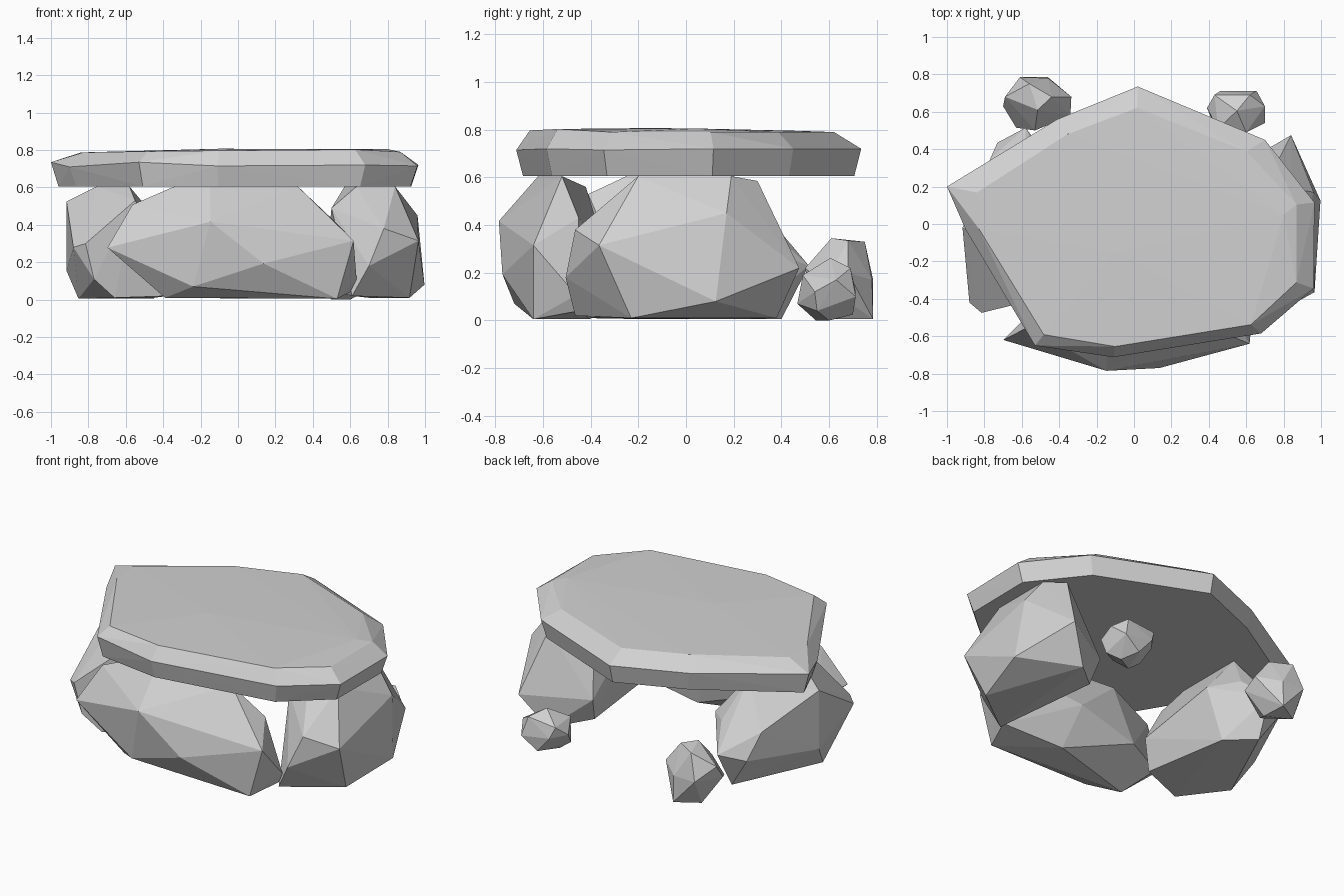
import bpy, bmesh

stone = bpy.data.materials.new("grey stone")
stone.diffuse_color = (0.64, 0.64, 0.64, 1)


def hull(name, points):
    """Faceted rock: the convex hull of a few corner points."""
    bm = bmesh.new()
    for p in points:
        bm.verts.new(p)
    res = bmesh.ops.convex_hull(bm, input=bm.verts)
    junk = {g for g in res["geom_interior"] + res["geom_unused"]
            if isinstance(g, bmesh.types.BMVert)}
    bmesh.ops.delete(bm, geom=list(junk), context='VERTS')
    bmesh.ops.recalc_face_normals(bm, faces=bm.faces)
    me = bpy.data.meshes.new(name)
    bm.to_mesh(me)
    bm.free()
    me.materials.append(stone)
    ob = bpy.data.objects.new(name, me)
    bpy.context.collection.objects.link(ob)
    return ob


# capstone: outline x, y, rim height, inset of the top edge, top height
rim = [(-1, .2, .735, .84, .787), (-.41, .56, .72, .86, .795),
       (.02, .735, .72, .845, .79), (.70, .45, .72, .86, .79),
       (.965, .115, .72, .90, .79), (.96, -.345, .715, .905, .79),
       (.68, -.585, .72, .92, .803), (-.11, -.712, .715, .92, .797),
       (-.53, -.65, .735, .91, .793), (-.90, -.03, .71, .92, .787)]
slab = [(-.1, -.15, .807), (.8, .05, .805)]
for x, y, z, s, top in rim:
    slab += [(x * .96, y * .96, .605), (x, y, z), (x * s, y * s, top)]
hull("capstone", slab)

# front support boulder
hull("front_boulder", [
    (-.698, -.62, .278), (-.564, -.55, .508), (-.34, -.55, .605),
    (-.15, -.62, .605), (.32, -.52, .605), (.505, -.45, .43),
    (.618, -.64, .315), (.634, -.46, .107), (.60, -.45, .04),
    (.53, -.64, .005), (-.39, -.58, .01), (-.58, -.5, .19),
    (-.147, -.785, .417), (.136, -.77, .193), (-.24, -.72, .07),
    (-.2, -.42, .56), (.1, -.34, .3), (-.3, -.36, .2), (.2, -.4, .005)])

# left support boulder
hull("left_boulder", [
    (-.917, -.02, .525), (-.917, -.02, .155), (-.88, -.42, .28),
    (-.815, -.475, .3), (-.77, -.46, .11), (-.853, -.15, .005),
    (-.757, -.1, .605), (-.58, -.25, .605), (-.58, .2, .605),
    (-.55, -.41, .53), (-.77, .345, .36), (-.73, .435, .2),
    (-.58, .515, .23), (-.6, .4, .005), (-.45, .25, .01),
    (-.36, .22, .34), (-.66, -.42, .01), (-.50, .36, .37),
    (-.37, -.31, .02), (-.31, -.27, .2)])

# right support boulder
hull("right_boulder", [
    (.50, -.2, .49), (.634, -.2, .605), (.84, -.2, .605), (.84, .19, .605),
    (.90, .02, .525), (.96, .17, .45), (.965, -.365, .315),
    (.997, .125, .08), (.917, -.23, .01), (.61, -.465, .02),
    (.70, -.505, .18), (.78, -.465, .38), (.57, .1, .605),
    (.75, .30, .585), (.84, .475, .22), (.7, .38, .01),
    (.47, .26, .2), (.5, .2, .05)])

# two loose rocks at the back
hull("back_left_rock", [
    (-.46, .785, .005), (-.60, .70, .005), (-.45, .62, .005),
    (-.61, .785, .17), (-.46, .78, .17), (-.56, .75, .33),
    (-.44, .68, .335), (-.515, .61, .345), (-.335, .68, .2),
    (-.34, .58, .15), (-.53, .50, .22), (-.63, .515, .12),
    (-.70, .63, .17), (-.69, .68, .25), (-.5, .53, .05)])
hull("back_right_rock", [
    (.46, .71, .13), (.655, .712, .1), (.70, .63, .17), (.70, .54, .12),
    (.60, .49, .19), (.45, .51, .2), (.39, .62, .14), (.43, .69, .2),
    (.55, .605, .262), (.62, .69, .22), (.5, .545, 0), (.6, .6, 0),
    (.55, .70, .025), (.55, .467, .07), (.42, .55, .06), (.67, .55, .04)])
